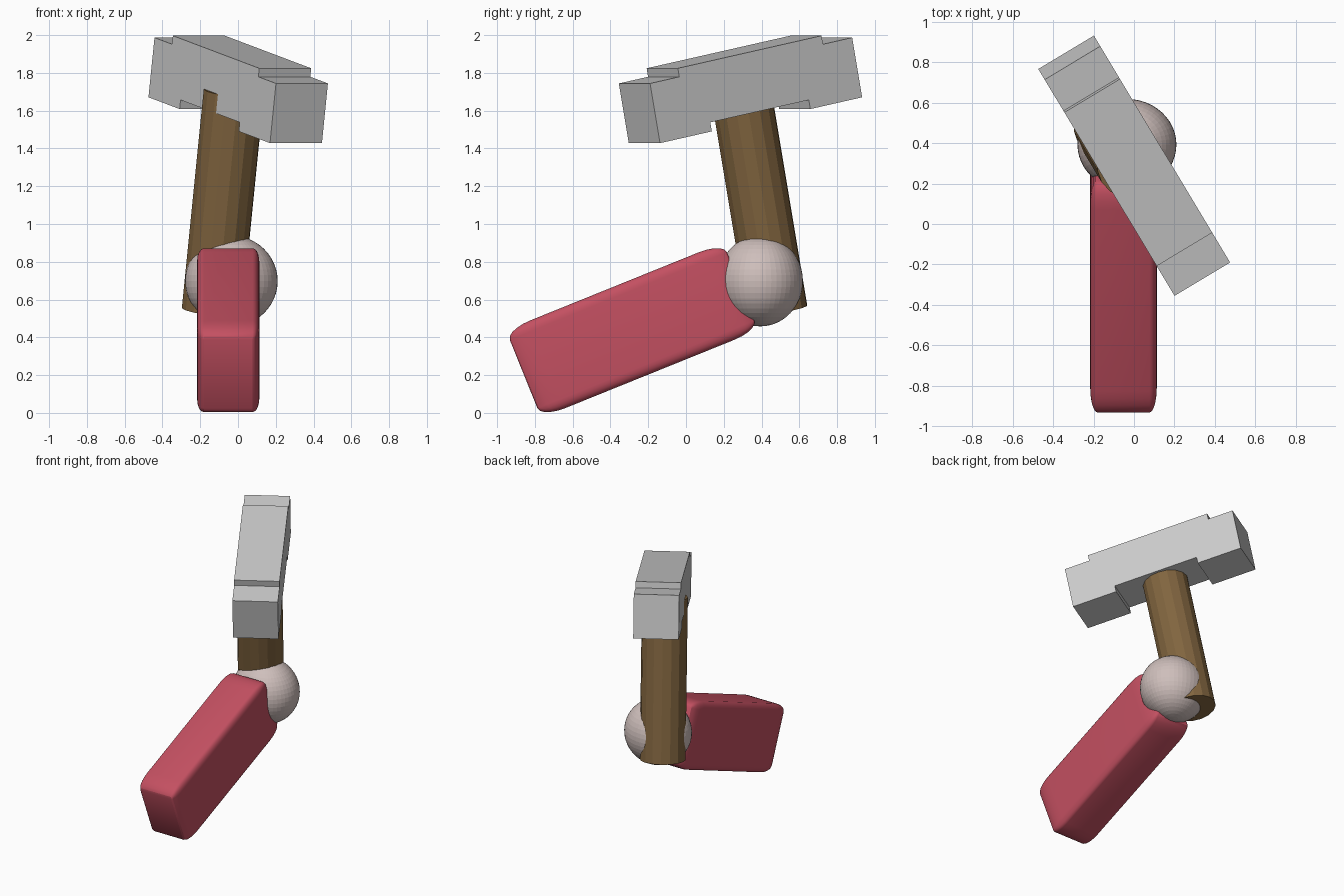
import bpy, bmesh
from math import radians, sin, cos
from mathutils import Matrix, Vector

if "Cube" in bpy.data.objects:
    bpy.data.objects.remove(bpy.data.objects["Cube"])


def material(name, rgb):
    m = bpy.data.materials.new(name)
    m.diffuse_color = (*rgb, 1)
    m.use_nodes = True
    m.node_tree.nodes["Principled BSDF"].inputs["Base Color"].default_value = m.diffuse_color
    return m


def finish(name, bm, matrix, mat=None):
    bmesh.ops.recalc_face_normals(bm, faces=bm.faces[:])
    mesh = bpy.data.meshes.new(name)
    bm.to_mesh(mesh)
    bm.free()
    ob = bpy.data.objects.new(name, mesh)
    bpy.context.collection.objects.link(ob)
    ob.matrix_world = matrix
    if mat:
        mesh.materials.append(mat)
    return ob


# Tilted frame shared by the hammer: along the head, across it, up the handle
turn, tilt = radians(31), radians(11)
along = Vector((sin(turn) * cos(tilt), -cos(turn) * cos(tilt), -sin(tilt)))
across = Vector((cos(turn), sin(turn), 0))
frame = Matrix((along, across, along.cross(across))).transposed().to_4x4()

# Hammer head: stepped profile, mirrored end to end and extruded across
half = [(0.31, 1.517), (0.31, 1.468), (0.636, 1.468),
        (0.636, 1.79), (0.452, 1.79), (0.452, 1.836)]
profile = half + [(-a, w) for a, w in reversed(half)]
bm = bmesh.new()
face = bm.faces.new([bm.verts.new((a - 0.568, -0.011, w)) for a, w in profile])
ext = bmesh.ops.extrude_face_region(bm, geom=[face])
bmesh.ops.translate(bm, vec=(0, 0.321, 0),
                    verts=[g for g in ext["geom"] if isinstance(g, bmesh.types.BMVert)])
finish("hammer_head", bm, frame)

# Handle: runs through the hand and pokes slightly out of one head side
bm = bmesh.new()
bmesh.ops.create_cone(bm, cap_ends=True, segments=16, radius1=0.162, radius2=0.162, depth=1.18)
finish("handle", bm, frame @ Matrix.Translation((-0.58, 0.131, 1.03)),
       material("wood", (0.22, 0.13, 0.05)))

# Hand ball
bm = bmesh.new()
bmesh.ops.create_uvsphere(bm, u_segments=48, v_segments=24, radius=1)
bmesh.ops.scale(bm, vec=(0.245, 0.226, 0.24), verts=bm.verts)
finish("hand", bm, Matrix.Translation((-0.035, 0.393, 0.698)),
       material("skin", (0.62, 0.52, 0.50)))

# Forearm: rounded cube stretched so the rounding stretches with it
bm = bmesh.new()
bmesh.ops.create_cube(bm, size=1)
bmesh.ops.bevel(bm, geom=bm.edges[:], offset=0.11, segments=5, profile=0.5, affect='EDGES')
bmesh.ops.scale(bm, vec=(0.33, 1.24, 0.50), verts=bm.verts)
arm = finish("forearm", bm,
             Matrix.Translation((-0.052, -0.285, 0.438)) @ Matrix.Rotation(radians(22), 4, 'X'),
             material("red_sleeve", (0.55, 0.08, 0.12)))
bpy.context.view_layer.objects.active = arm
arm.select_set(True)
bpy.ops.object.shade_smooth_by_angle(angle=radians(30))
